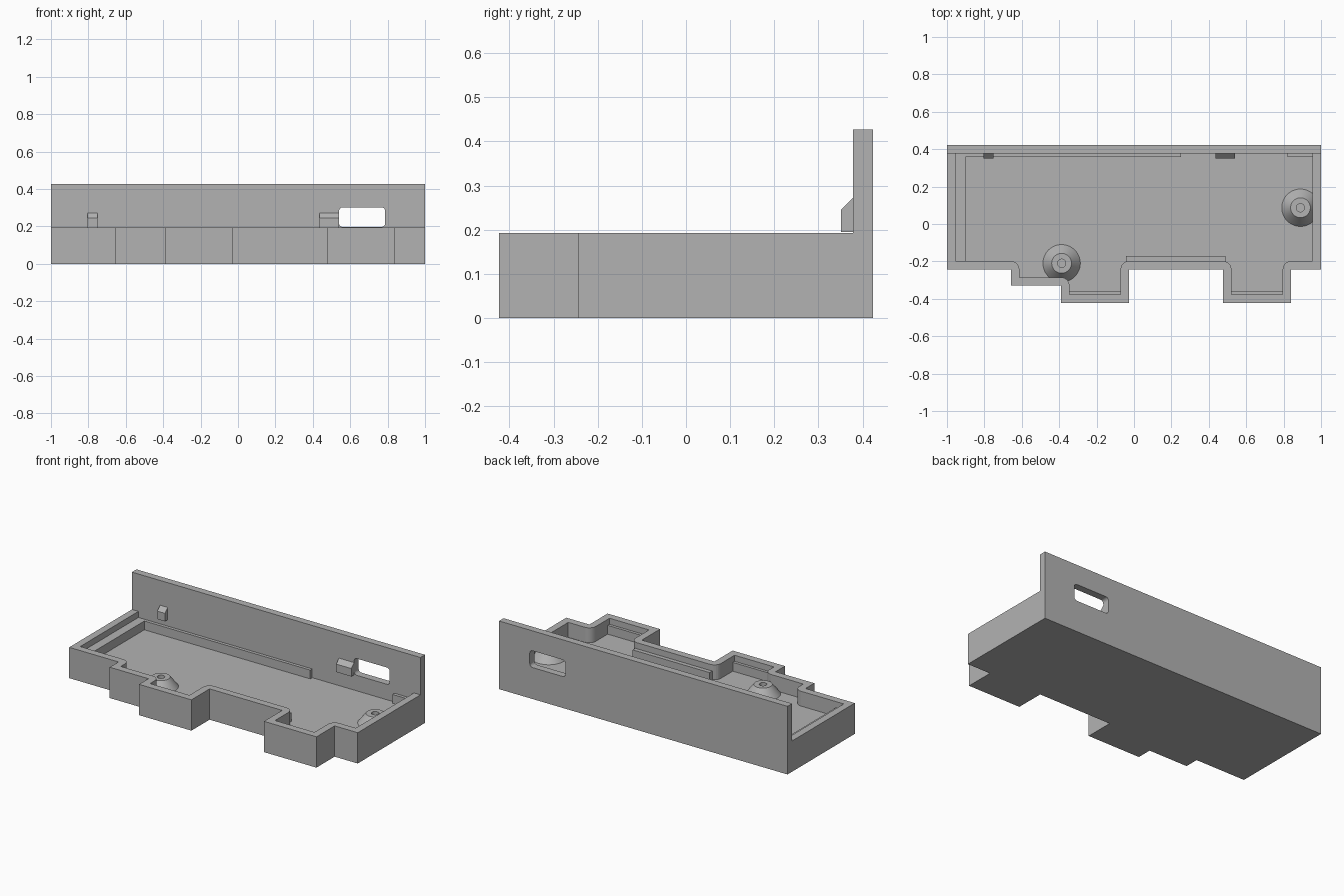
import bpy, bmesh, math
from mathutils import Vector

cube = bpy.data.objects.get("Cube")
if cube:
    bpy.data.objects.remove(cube, do_unlink=True)

RIM, TOP, FLOOR, LEDGE = 0.193, 0.427, 0.10, 0.155
WALL, BACK, SIDE = 0.045, 0.423, 1.0
INNER_BACK = BACK - WALL

grey = bpy.data.materials.new("plain grey")
grey.use_nodes = True
COLOUR = (0.45, 0.45, 0.45, 1)
grey.diffuse_color = COLOUR
grey.node_tree.nodes["Principled BSDF"].inputs["Base Color"].default_value = COLOUR


def finish(name, bm):
    bmesh.ops.recalc_face_normals(bm, faces=bm.faces)
    mesh = bpy.data.meshes.new(name)
    bm.to_mesh(mesh)
    bm.free()
    mesh.materials.append(grey)
    obj = bpy.data.objects.new(name, mesh)
    bpy.context.collection.objects.link(obj)
    return obj


def prism(name, points, start, depth):
    """Extrude a closed profile of 3D points along depth."""
    bm = bmesh.new()
    face = bm.faces.new([bm.verts.new(Vector(p) + Vector(start)) for p in points])
    ext = bmesh.ops.extrude_face_region(bm, geom=[face])
    moved = [v for v in ext["geom"] if isinstance(v, bmesh.types.BMVert)]
    bmesh.ops.translate(bm, verts=moved, vec=depth)
    return finish(name, bm)


def box(name, x0, x1, y0, y1, z0, z1):
    pts = [(x0, y0, z0), (x1, y0, z0), (x1, y1, z0), (x0, y1, z0)]
    return prism(name, pts, (0, 0, 0), (0, 0, z1 - z0))


def cut(obj, cutter):
    cutter.hide_render = True
    mod = obj.modifiers.new("cut", 'BOOLEAN')
    mod.operation, mod.solver, mod.object = 'DIFFERENCE', 'EXACT', cutter
    bpy.context.view_layer.objects.active = obj
    bpy.ops.object.modifier_apply(modifier=mod.name)
    bpy.data.objects.remove(cutter, do_unlink=True)


def inset(points, d):
    """Offset a counter-clockwise outline inward, rounding re-entrant corners."""
    out = []
    for i, p in enumerate(points):
        p = Vector(p)
        a = (p - Vector(points[i - 1])).normalized()
        b = (Vector(points[(i + 1) % len(points)]) - p).normalized()
        na, nb = Vector((-a.y, a.x)), Vector((-b.y, b.x))
        if a.x * b.y - a.y * b.x > 0:
            out.append(p + (na + nb) * d)
        else:
            for k in range(7):
                t = k / 6 * math.pi / 2
                out.append(p + (na * math.cos(t) + nb * math.sin(t)) * d)
    return out


# Tray and tall back plate as one stepped block
outline = [(-SIDE, BACK), (-SIDE, -0.243), (-0.658, -0.243), (-0.658, -0.33),
           (-0.39, -0.33), (-0.39, -BACK), (-0.027, -BACK), (-0.027, -0.243),
           (0.476, -0.243), (0.476, -BACK), (0.84, -BACK), (0.84, -0.243),
           (SIDE, -0.243), (SIDE, BACK)]
tray = prism("tray", [(x, y, 0) for x, y in outline], (0, 0, 0), (0, 0, TOP))
cut(tray, box("front_cutter", -1.2, 1.2, -1, INNER_BACK, RIM, 1))

# Hollow interior
hollow = [(p.x, p.y, FLOOR) for p in inset(outline, WALL)]
cut(tray, prism("hollow_cutter", hollow, (0, 0, 0), (0, 0, RIM + 0.005 - FLOOR)))

# Rounded window through the back plate
R = 0.02
window = []
for n, (x, z) in enumerate([(0.787 - R, 0.302 - R), (0.54 + R, 0.302 - R),
                            (0.54 + R, 0.197 + R), (0.787 - R, 0.197 + R)]):
    for k in range(6):
        t = (n + k / 5) * math.pi / 2
        window.append((x + R * math.cos(t), 0, z + R * math.sin(t)))
cut(tray, prism("window_cutter", window, (0, 0.3, 0), (0, 0.3, 0)))

# Support ledges along the inner walls
E = 0.01
ledges = {
    "left_end_ledge": (-0.955 - E, -0.9, -0.198 - E, INNER_BACK + E),
    "back_ledge": (-0.905, 0.25, 0.358, INNER_BACK + E),
    "back_corner_ledge": (0.82, 0.955 + E, 0.358, INNER_BACK + E),
    "front_ledge": (-0.043, 0.49, -0.198 - E, -0.172),
    "wide_pocket_ledge": (-0.345 - E, -0.072 + E, -0.378 - E, -0.36),
    "narrow_pocket_ledge": (0.521 - E, 0.795 + E, -0.378 - E, -0.36),
}
for name, (x0, x1, y0, y1) in ledges.items():
    box(name, x0, x1, y0, y1, FLOOR - E, LEDGE)

# Sloped retaining clips on the back plate
for name, x0, x1 in [("small_clip", -0.805, -0.752), ("wide_clip", 0.435, 0.54)]:
    profile = [(0, 0.351, 0.195), (0, INNER_BACK + E, 0.195),
               (0, INNER_BACK + E, 0.272), (0, INNER_BACK, 0.272), (0, 0.351, 0.245)]
    prism(name, profile, (x0, 0, 0), (x1 - x0, 0, 0))

# Conical screw posts with blind holes
for name, x, y in [("front_post", -0.387, -0.21), ("side_post", 0.89, 0.087)]:
    rings = [(0.1, FLOOR), (0.053, 0.16), (0.022, 0.16), (0.022, 0.11)]
    bm = bmesh.new()
    loops = []
    for r, z in rings:
        loops.append([bm.verts.new((x + r * math.cos(k * math.pi / 24),
                                    y + r * math.sin(k * math.pi / 24), z))
                      for k in range(48)])
    for low, high in zip(loops, loops[1:]):
        for k in range(48):
            bm.faces.new((low[k - 1], low[k], high[k], high[k - 1]))
    bm.faces.new(loops[0])
    bm.faces.new(loops[-1])
    post = finish(name, bm)
    bpy.ops.object.select_all(action='DESELECT')
    post.select_set(True)
    bpy.context.view_layer.objects.active = post
    bpy.ops.object.shade_smooth_by_angle(angle=math.radians(30))
